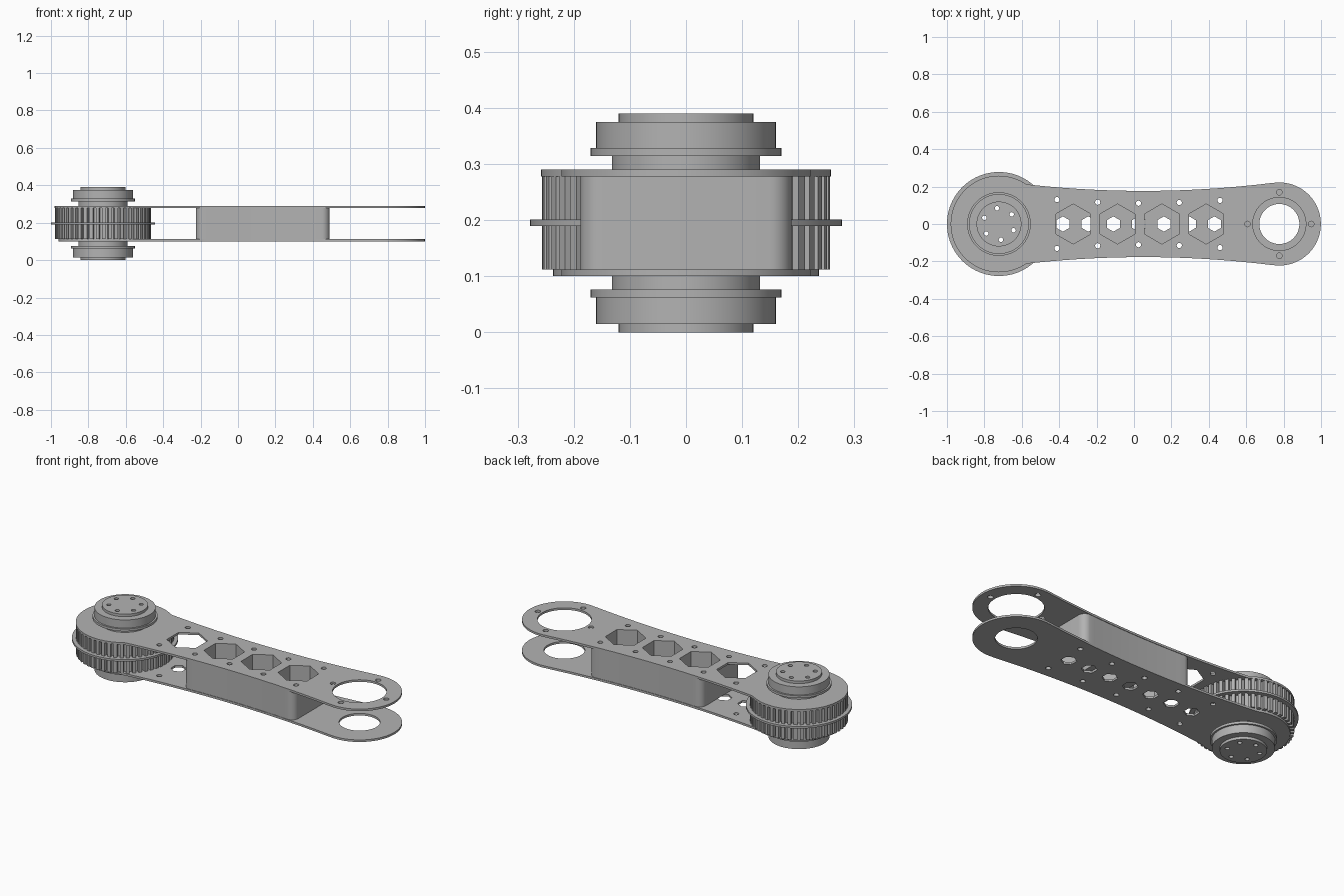
import bpy, bmesh, math

cube = bpy.data.objects.get("Cube")
if cube:
    bpy.data.objects.remove(cube, do_unlink=True)

grey = bpy.data.materials.new("machined grey")
grey.use_nodes = True
grey.diffuse_color = (0.45, 0.45, 0.45, 1)
grey.node_tree.nodes["Principled BSDF"].inputs["Base Color"].default_value = (0.45, 0.45, 0.45, 1)

HUB_X, EYE_X, EYE_R = -0.722, 0.777, 0.222
LOW, HIGH = 0.112, 0.278        # inner faces of the two plates
SKIN = 0.012                    # plate thickness


def finish(bm, name):
    bmesh.ops.recalc_face_normals(bm, faces=bm.faces[:])
    mesh = bpy.data.meshes.new(name)
    bm.to_mesh(mesh)
    bm.free()
    mesh.materials.append(grey)
    ob = bpy.data.objects.new(name, mesh)
    bpy.context.collection.objects.link(ob)
    return ob


def prisms(name, outlines, z0, z1):
    """Upright prisms, one for each outline."""
    bm = bmesh.new()
    for pts in outlines:
        face = bm.faces.new([bm.verts.new((x, y, z0)) for x, y in pts])
        new = bmesh.ops.extrude_face_region(bm, geom=[face], use_keep_orig=True)
        for v in new["geom"]:
            if isinstance(v, bmesh.types.BMVert):
                v.co.z = z1
    return finish(bm, name)


def ngon(x, y, r, n, turn=0.0):
    return [(x + r * math.cos(turn + math.tau * i / n),
             y + r * math.sin(turn + math.tau * i / n)) for i in range(n)]


def hexagon(x, r):
    return ngon(x, 0, r, 6, math.pi / 2)


def activate(ob):
    bpy.ops.object.select_all(action='DESELECT')
    ob.select_set(True)
    bpy.context.view_layer.objects.active = ob


def cut(ob, outlines):
    cutter = prisms("cutter", outlines, -0.1, 0.5)
    cutter.hide_render = True
    mod = ob.modifiers.new("holes", 'BOOLEAN')
    mod.operation, mod.solver, mod.object = 'DIFFERENCE', 'EXACT', cutter
    activate(ob)
    bpy.ops.object.modifier_apply(modifier=mod.name)
    bpy.data.objects.remove(cutter, do_unlink=True)


def smooth(ob):
    activate(ob)
    bpy.ops.object.shade_smooth_by_angle(angle=math.radians(25))


def waist(x):
    """Half width of the arm along its length."""
    return 0.177 + 0.09 * (x - 0.05) ** 2


def mirrored(half):
    """Close a half outline that starts and ends on the centre line."""
    return half + [(x, -y) for x, y in reversed(half) if y > 1e-5]


def arm_outline(hub_r):
    half = []
    for i in range(64):
        a = math.pi * (1 - i / 64)
        x, y = HUB_X + hub_r * math.cos(a), hub_r * math.sin(a)
        if x > HUB_X and y < waist(x):
            break
        half.append((x, max(y, 0.0)))
    x0, x1 = half[-1][0] + 0.01, EYE_X - 0.04
    half += [(x0 + (x1 - x0) * i / 30, waist(x0 + (x1 - x0) * i / 30)) for i in range(31)]
    a0 = math.radians(98)
    half += [(EYE_X + EYE_R * math.cos(a0 * (1 - i / 32)),
              EYE_R * math.sin(a0 * (1 - i / 32))) for i in range(33)]
    return mirrored(half)


# Hole patterns
big_hexes = [hexagon(-0.325 + 0.237 * i, 0.107) for i in range(4)]
small_hexes = [hexagon(-0.38 + 0.135 * i, 0.041) for i in range(7)]
bolts = [ngon(-0.412 + 0.218 * i, s * (waist(-0.412 + 0.218 * i) - 0.066), 0.014, 16)
         for i in range(5) for s in (1, -1)]
eye_bolts = [ngon(x, y, 0.015, 16) for x, y, r in
             [(EYE_X + 0.17 * math.cos(i * math.pi / 2), 0.17 * math.sin(i * math.pi / 2), 0)
              for i in range(4)]]
hub_bolts = [ngon(HUB_X + x, y, 0.012, 16) for x, y in ngon(0, 0, 0.085, 6, math.radians(97))]

# Plates
top_plate = prisms("top_plate", [arm_outline(0.258)], HIGH, HIGH + SKIN)
cut(top_plate, big_hexes + bolts + eye_bolts + hub_bolts + [ngon(EYE_X, 0, 0.142, 64)])
bottom_plate = prisms("bottom_plate", [arm_outline(0.237)], LOW - SKIN, LOW)
cut(bottom_plate, small_hexes + bolts + hub_bolts + [ngon(EYE_X, 0, 0.107, 64)])

# Spacer block with rounded ends
X0, X1, R = -0.225, 0.49, 0.04
half = [(X0, 0.0)]
for i in range(9):
    a = math.pi / 2 * i / 8
    half.append((X0 + R - R * math.cos(a), waist(X0 + R) - 0.003 - R + R * math.sin(a)))
for i in range(1, 20):
    x = X0 + R + (X1 - X0 - 2 * R) * i / 20
    half.append((x, waist(x) - 0.003))
for i in range(9):
    a = math.pi / 2 * (1 - i / 8)
    half.append((X1 - R + R * math.cos(a), waist(X1 - R) - 0.003 - R + R * math.sin(a)))
half.append((X1, 0.0))
spacer = prisms("spacer_block", [mirrored(half)], LOW, HIGH)
cut(spacer, big_hexes[1:] + bolts[2:])

# Toothed pulley with a middle flange
TEETH = 48
gear = []
for i in range(TEETH):
    for r, f in ((0.236, -0.2), (0.257, -0.15), (0.257, 0.4), (0.236, 0.45)):
        a = math.tau * (i + f) / TEETH
        gear.append((HUB_X + r * math.cos(a), r * math.sin(a)))
lower_teeth = prisms("lower_pulley_teeth", [gear], LOW, 0.189)
upper_teeth = prisms("upper_pulley_teeth", [gear], 0.201, HIGH)
flange = prisms("pulley_flange", [ngon(HUB_X, 0, 0.278, 96)], 0.189, 0.201)
for part in (lower_teeth, upper_teeth, flange):
    cut(part, hub_bolts)


# Stepped hubs above and below
def hub(name, flip):
    profile = [(0, 0), (0.12, 0), (0.12, 0.015), (0.16, 0.015), (0.16, 0.062),
               (0.17, 0.062), (0.17, 0.076), (0.132, 0.076), (0.132, 0.1), (0, 0.1)]
    bm = bmesh.new()
    vs = [bm.verts.new((HUB_X + r, 0, 0.39 - z if flip else z)) for r, z in profile]
    edges = [bm.edges.new(pair) for pair in zip(vs, vs[1:])]
    bmesh.ops.spin(bm, geom=vs + edges, cent=(HUB_X, 0, 0), axis=(0, 0, 1),
                   angle=math.tau, steps=64, use_merge=True)
    bmesh.ops.remove_doubles(bm, verts=bm.verts[:], dist=1e-5)
    ob = finish(bm, name)
    cut(ob, hub_bolts)
    return ob


hubs = [hub("bottom_hub", False), hub("top_hub", True)]
for part in [top_plate, bottom_plate, spacer, flange] + hubs:
    smooth(part)
